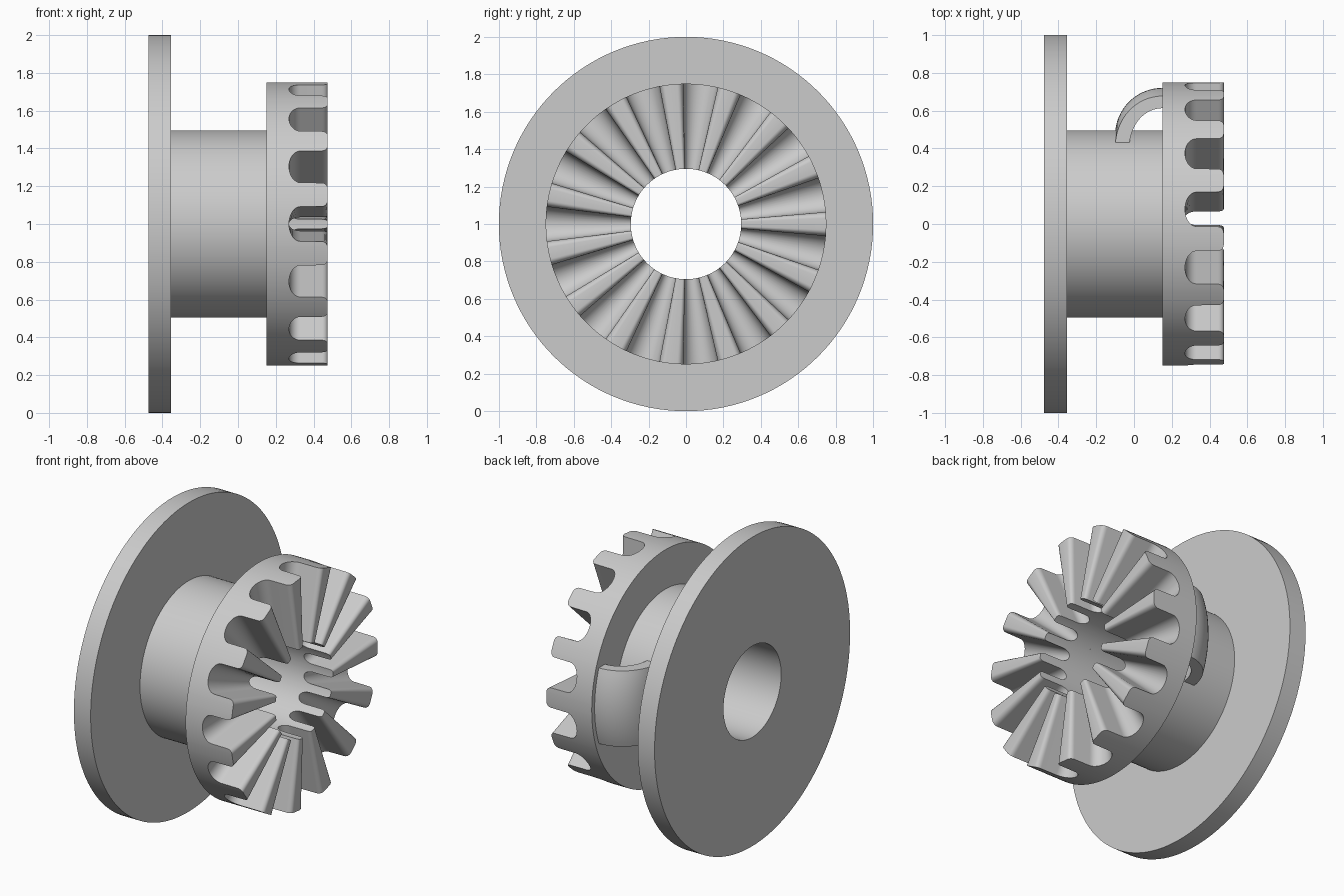
import bpy, bmesh
from math import sin, cos, pi, radians, sqrt

if "Cube" in bpy.data.objects:
    bpy.data.objects.remove(bpy.data.objects["Cube"])

AXIS_Z = 1.0
BORE, HUB, GEAR, FLANGE = 0.295, 0.495, 0.75, 1.0
X_BACK, X_STEP, X_GEAR, X_ROOT, X_TIP = -0.475, -0.355, 0.15, 0.27, 0.475
TEETH = 15

grey = bpy.data.materials.new("plain grey")
grey.use_nodes = True
colour = (0.6, 0.6, 0.6, 1)
grey.diffuse_color = colour
grey.node_tree.nodes["Principled BSDF"].inputs["Base Color"].default_value = colour


def loft(name, rings, closed):
    """Join equal loops of points into a solid; closed joins last to first."""
    bm = bmesh.new()
    loops = [[bm.verts.new(p) for p in ring] for ring in rings]
    n = len(loops[0])
    pairs = list(zip(loops, loops[1:]))
    if closed:
        pairs.append((loops[-1], loops[0]))
    else:
        bm.faces.new(loops[0])
        bm.faces.new(loops[-1])
    for a, b in pairs:
        for i in range(n):
            j = (i + 1) % n
            bm.faces.new((a[i], a[j], b[j], b[i]))
    bmesh.ops.recalc_face_normals(bm, faces=bm.faces)
    mesh = bpy.data.meshes.new(name)
    bm.to_mesh(mesh)
    bm.free()
    mesh.materials.append(grey)
    obj = bpy.data.objects.new(name, mesh)
    bpy.context.collection.objects.link(obj)
    bpy.ops.object.select_all(action='DESELECT')
    obj.select_set(True)
    bpy.context.view_layer.objects.active = obj
    bpy.ops.object.shade_smooth_by_angle(angle=radians(30))
    return obj


def around(profile, angle):
    """Place (x, radius) points at an angle about the shaft, from the front side."""
    return [(x, -r * cos(angle), AXIS_Z + r * sin(angle)) for x, r in profile]


# Flange and hub, turned in one piece with the bore
spool = [(X_BACK, BORE), (X_BACK, FLANGE), (X_STEP, FLANGE),
         (X_STEP, HUB), (X_GEAR, HUB), (X_GEAR, BORE)]
loft("flanged_hub", [around(spool, 2 * pi * k / 128) for k in range(128)], True)

# Half a tooth pitch as (degrees, x): round root, straight wall, rounded tip
half = []
for k in range(9):
    t = pi / 2 * k / 8
    half.append((7 * sin(t), X_ROOT + 0.06 * (1 - cos(t))))
for k in range(7):
    t = pi / 2 * k / 6
    half.append((7.1 + 2.5 * (1 - cos(t)), X_TIP - 0.03 * (1 - sin(t))))
half.append((12, X_TIP))
pitch = [(-a, x) for a, x in reversed(half[1:-1])] + half

# Crown gear with radial slots tapering towards the bore
columns = []
for tooth in range(TEETH):
    for a, x in pitch:
        section = [(X_GEAR, BORE), (X_GEAR, GEAR), (x, GEAR), (x, BORE)]
        columns.append(around(section, radians(a + tooth * 360 / TEETH)))
loft("crown_gear", columns, True)

# Curved catch joining the hub to the back of the gear
arc = [pi / 2 * k / 16 for k in range(17)]
catch = [(X_GEAR - 0.25 * cos(t), 0.47 + 0.25 * sin(t)) for t in arc]
catch += [(X_GEAR - 0.175 * cos(t), 0.47 + 0.19 * sin(t)) for t in reversed(arc)]
slices = [0.245 * (k / 8 - 1) for k in range(17)]
loft("curved_catch", [[(x, sqrt(r * r - z * z), AXIS_Z + z) for x, r in catch]
                      for z in slices], False)
